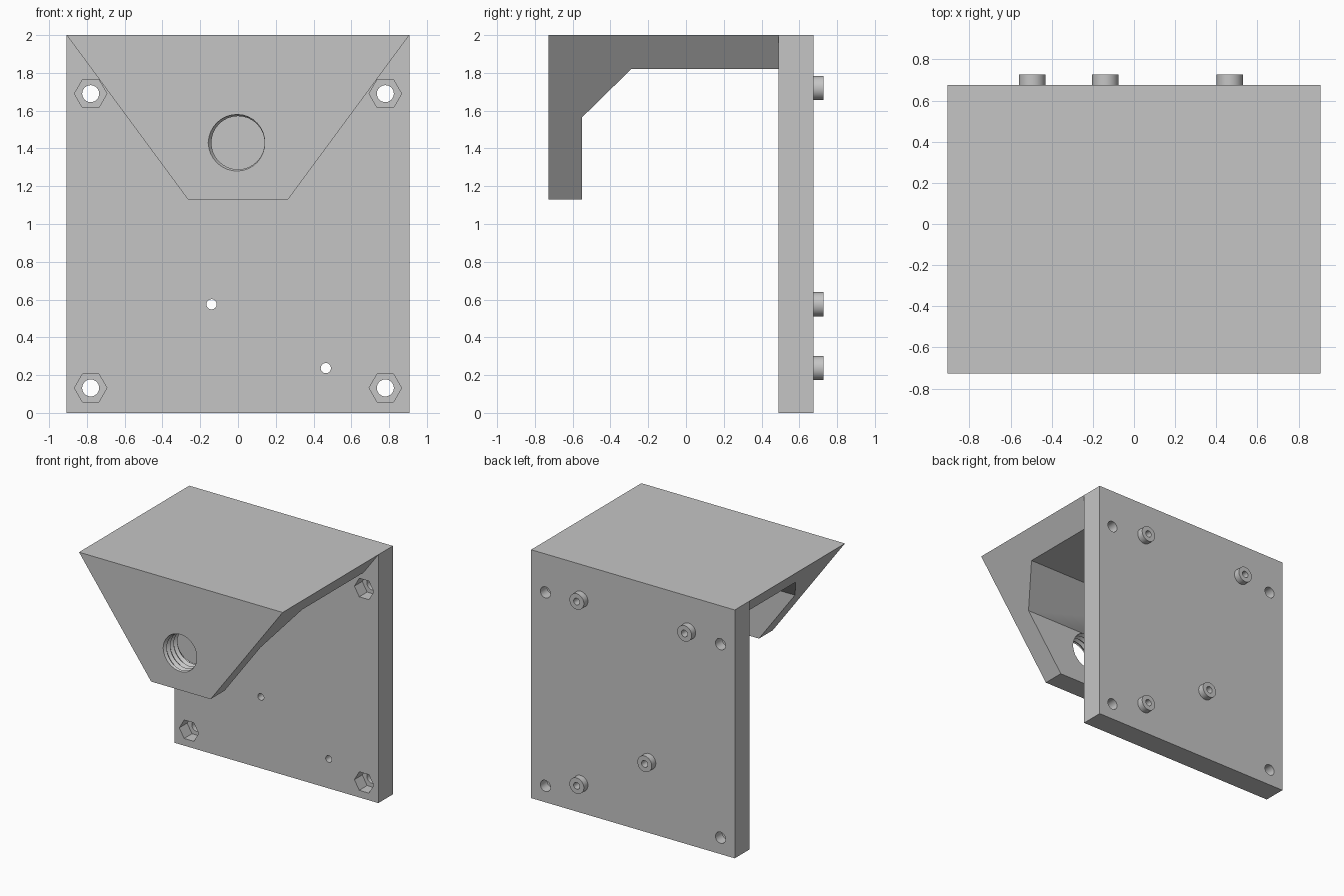
import bpy, bmesh
from math import cos, sin, pi, radians

if "Cube" in bpy.data.objects:
    bpy.data.objects.remove(bpy.data.objects["Cube"], do_unlink=True)

grey = bpy.data.materials.new("light grey plastic")
grey.use_nodes = True
grey.diffuse_color = (0.56, 0.56, 0.56, 1)
grey.node_tree.nodes["Principled BSDF"].inputs["Base Color"].default_value = (0.56, 0.56, 0.56, 1)

HALF_W, FRONT, PLATE_FRONT, PLATE_BACK, BACK = 0.907, -0.727, 0.49, 0.675, 0.727


def finish(name, bm):
    """Turn a bmesh into a named grey object."""
    bmesh.ops.recalc_face_normals(bm, faces=bm.faces)
    mesh = bpy.data.meshes.new(name)
    bm.to_mesh(mesh)
    bm.free()
    mesh.materials.append(grey)
    obj = bpy.data.objects.new(name, mesh)
    bpy.context.collection.objects.link(obj)
    return obj


def loft(name, start, end):
    """Solid between two matching outlines."""
    bm = bmesh.new()
    a, b = ([bm.verts.new(p) for p in ring] for ring in (start, end))
    bm.faces.new(a)
    bm.faces.new(b)
    for i in range(len(a)):
        k = (i + 1) % len(a)
        bm.faces.new((a[i], a[k], b[k], b[i]))
    return finish(name, bm)


def rod(name, x, z, radius, y0, y1, sides=32):
    """Prism along y; the first corner points to +x."""
    def ring(y):
        return [(x + radius * cos(2 * pi * i / sides), y,
                 z + radius * sin(2 * pi * i / sides)) for i in range(sides)]
    return loft(name, ring(y0), ring(y1))


def cut(target, cutter):
    """Subtract the cutter and remove it."""
    cutter.hide_render = True
    mod = target.modifiers.new("cut", 'BOOLEAN')
    mod.object, mod.operation, mod.solver = cutter, 'DIFFERENCE', 'EXACT'
    bpy.context.view_layer.objects.active = target
    bpy.ops.object.modifier_apply(modifier=mod.name)
    bpy.data.objects.remove(cutter, do_unlink=True)


def thread_cutter(x, z, crest, root, pitch, y0, turns, sides=32):
    """Helical ridge wrapped into a closed screw shape."""
    bm = bmesh.new()
    rows = []
    for j in range(turns * 2 + 1):
        r = root if j % 2 else crest
        rows.append([bm.verts.new((x + r * cos(2 * pi * i / sides),
                                   y0 + pitch * (j / 2 + i / sides),
                                   z - r * sin(2 * pi * i / sides))) for i in range(sides)])
    # Each row runs on into the row one full turn further along
    for j, row in enumerate(rows):
        if j + 2 < len(rows):
            row.append(rows[j + 2][0])
    for a, b in zip(rows, rows[1:]):
        for i in range(min(len(a), len(b)) - 1):
            bm.faces.new((a[i], a[i + 1], b[i + 1], b[i]))
    # Close both ends with cones
    bm.edges.ensure_lookup_table()
    open_edges = [e for e in bm.edges if e.is_boundary]
    middle = y0 + pitch * turns / 2
    near = bm.verts.new((x, y0 - pitch, z))
    far = bm.verts.new((x, y0 + pitch * (turns + 2), z))
    for e in open_edges:
        tip = near if e.verts[0].co.y < middle else far
        bm.faces.new((e.verts[0], e.verts[1], tip))
    return finish("thread_cutter", bm)


# Back plate
def plate_outline(y):
    return [(-HALF_W, y, 0), (HALF_W, y, 0), (HALF_W, y, 2), (-HALF_W, y, 2)]


back_plate = loft("back_plate", plate_outline(PLATE_FRONT), plate_outline(PLATE_BACK))

# Corner screw holes with hexagonal nut pockets
for sx in (-0.78, 0.78):
    for z in (0.132, 1.69):
        cut(back_plate, rod("hole", sx, z, 0.045, 0.4, 0.8))
        cut(back_plate, rod("nut_pocket", sx, z, 0.086, 0.4, PLATE_FRONT + 0.1, 6))

# Board standoffs on the back, drilled through the plate
standoffs = []
for x, z in ((0.465, 1.72), (-0.495, 1.72), (-0.14, 0.575), (0.465, 0.237)):
    cut(back_plate, rod("hole", x, z, 0.027, 0.4, 0.8))
    standoff = rod("standoff", x, z, 0.064, PLATE_BACK, BACK)
    cut(standoff, rod("hole", x, z, 0.027, 0.4, 0.8))
    standoffs.append(standoff)

# Hood: bent side profile, narrowing towards the bottom
profile = [(PLATE_FRONT, 2), (FRONT, 2), (FRONT, 1.13), (-0.55, 1.13),
           (-0.55, 1.565), (-0.29, 1.82), (PLATE_FRONT, 1.82)]


def hood_side(sign):
    slope = (HALF_W - 0.265) / (2 - 1.13)
    return [(sign * (0.265 + slope * (z - 1.13)), y, z) for y, z in profile]


hood = loft("hood", hood_side(-1), hood_side(1))

# Threaded hole through the hood front
PITCH = 0.045
cut(hood, thread_cutter(0, 1.43, 0.141, 0.158, PITCH, FRONT - 2 * PITCH, 8))

# Smooth round walls, keep edges sharp
bpy.ops.object.select_all(action='DESELECT')
for obj in [back_plate, hood] + standoffs:
    obj.select_set(True)
bpy.context.view_layer.objects.active = back_plate
bpy.ops.object.shade_smooth_by_angle(angle=radians(25))
